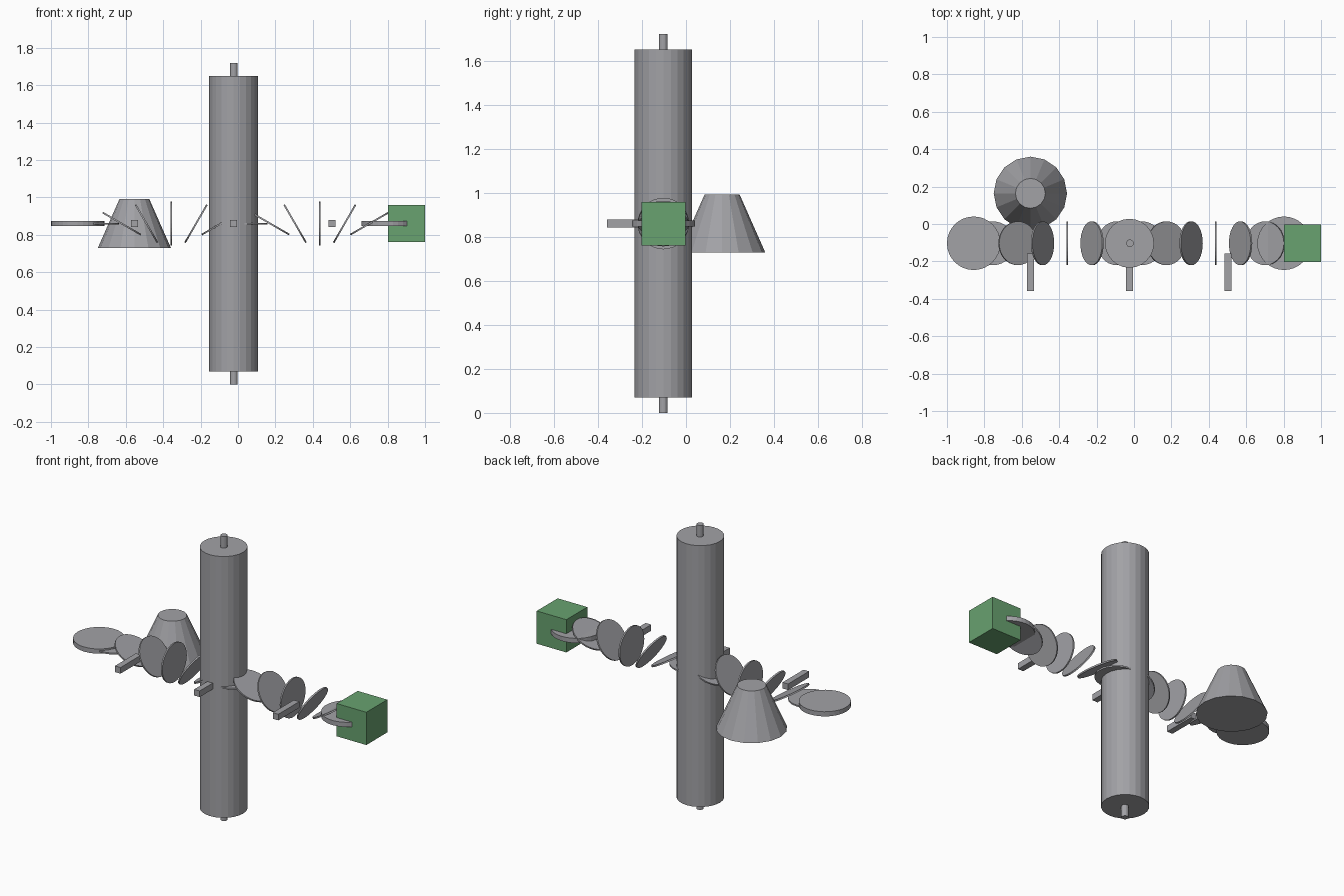
import bpy
import math

cube = bpy.data.objects.get("Cube")
if cube:
    bpy.data.objects.remove(cube, do_unlink=True)


def material(name, rgb):
    mat = bpy.data.materials.new(name)
    mat.use_nodes = True
    mat.diffuse_color = (*rgb, 1)
    mat.node_tree.nodes["Principled BSDF"].inputs["Base Color"].default_value = (*rgb, 1)
    return mat


GREY = material("grey", (0.36, 0.36, 0.38))
GREEN = material("green", (0.14, 0.36, 0.16))
AXIS_Y = -0.103   # depth of the main row
ROW_Z = 0.86      # height of the main row


def finish(name, mat):
    obj = bpy.context.object
    obj.name = name
    obj.data.materials.append(mat)
    return obj


def cone(name, loc, r_bottom, r_top, depth, sides, tilt=0):
    bpy.ops.mesh.primitive_cone_add(vertices=sides, radius1=r_bottom, radius2=r_top,
                                    depth=depth, location=loc, rotation=(0, tilt, 0))
    return finish(name, GREY)


def box(name, loc, size, mat):
    bpy.ops.mesh.primitive_cube_add(size=1, location=loc)
    bpy.context.object.scale = size
    bpy.ops.object.transform_apply(location=False, rotation=False, scale=True)
    return finish(name, mat)


# Central roller and its axle
cone("roller", (-0.024, AXIS_Y, ROW_Z), 0.131, 0.131, 1.58, 24)
cone("axle", (-0.022, AXIS_Y, ROW_Z), 0.02, 0.02, 1.72, 16)

# Row of thin discs, each turned a further 30 degrees
for i in range(12):
    cone(f"thin_disc_{i + 1}", (-0.754 + 0.1324 * i, AXIS_Y, ROW_Z),
         0.117, 0.117, 0.009, 32, math.radians(30 * i))

# Thick end discs
for side, x in (("right", -0.857), ("left", 0.802)):
    cone(f"end_disc_{side}", (x, AXIS_Y, ROW_Z), 0.143, 0.143, 0.028, 32)

# Square pegs at the front
for i, x in enumerate((-0.554, -0.024, 0.502)):
    box(f"peg_{i + 1}", (x, -0.258, ROW_Z), (0.037, 0.2, 0.037), GREY)

# Tapered shade behind the row and block at the end
cone("tapered_shade", (-0.554, 0.164, ROW_Z), 0.196, 0.08, 0.262, 16)
box("end_block", (0.901, -0.102, ROW_Z), (0.198, 0.2, 0.198), GREEN)
